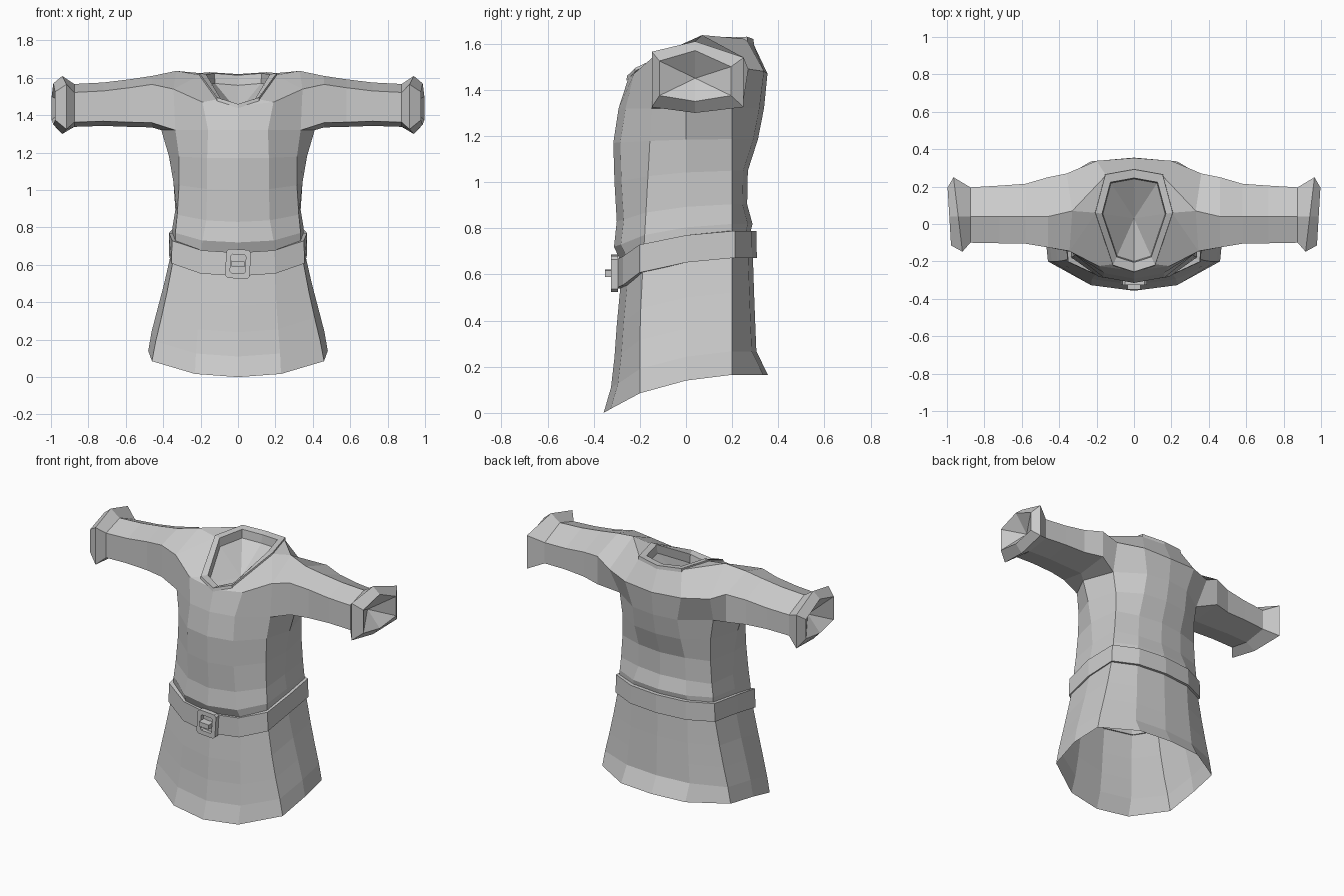
import bpy, bmesh
from mathutils import Vector, Matrix

if "Cube" in bpy.data.objects:
    bpy.data.objects.remove(bpy.data.objects["Cube"])


def finish(name, bm, mirror=True):
    bmesh.ops.remove_doubles(bm, verts=bm.verts, dist=0.0005)
    bmesh.ops.recalc_face_normals(bm, faces=bm.faces)
    me = bpy.data.meshes.new(name)
    bm.to_mesh(me)
    bm.free()
    ob = bpy.data.objects.new(name, me)
    bpy.context.collection.objects.link(ob)
    if mirror:
        m = ob.modifiers.new("mirror", 'MIRROR')
        m.use_clip = True
        m.merge_threshold = 0.002
    return ob


def loft(bm, rows, closed=False):
    """Skin quads between rows of points; returns the vertex rows."""
    vs = [[bm.verts.new(p) for p in r] for r in rows]
    skin(bm, vs, closed)
    return vs


def skin(bm, vs, closed=False):
    n = len(vs[0])
    for a, b in zip(vs, vs[1:]):
        for i in range(n if closed else n - 1):
            j = (i + 1) % n
            bm.faces.new((a[i], a[j], b[j], b[i]))


# Half ring around the body, front centre to back centre, 7 columns
TILT = (0, .017, .085, .14, .165, .165, .165)


def half_ring(z, side, x2, x1, yf, yb, tilt, grow=0.0, y2=-.19):
    pts = [(0, yf - grow), (x1, yf + .03 - grow), (x2 + grow * .7, y2 - grow * .7),
           (side + grow, 0), (x2 + grow * .7, .2 + grow * .7),
           (x1, yb - .02 + grow), (0, yb + grow)]
    return [(x, y, z + t * tilt) for (x, y), t in zip(pts, TILT)]


# Tunic body: skirt, waist, chest
levels = [(0, .48, .46, .23, -.357, .355, 1),
          (.11, .462, .44, .225, -.325, .305, .95),
          (.24, .43, .41, .215, -.31, .30, .9),
          (.38, .395, .38, .205, -.30, .295, .85),
          (.54, .36, .35, .20, -.285, .29, .8),
          (.66, .35, .335, .195, -.285, .28, .75),
          (.72, .35, .335, .19, -.312, .288, .6),
          (.83, .335, .325, .17, -.30, .265, .45),
          (1.0, .345, .315, .165, -.31, .268, .3),
          (1.17, .37, .315, .165, -.315, .312, .1),
          (1.32, .41, .335, .16, -.292, .338, 0)]
bm = bmesh.new()
body = loft(bm, [half_ring(*l, y2=-.2 + .05 * max(0, l[0] - .3)) for l in levels])
a = body[-1]

# Shoulders and yoke up to the neckline
V = lambda *p: bm.verts.new(p)
neck_pts = [(0, -.25, 1.45), (.11, -.215, 1.485), (.203, .06, 1.615), (.15, .26, 1.62), (0, .287, 1.61)]
n = [V(*p) for p in neck_pts]
b1, b2 = V(.19, -.225, 1.47), V(.345, -.145, 1.54)
b4, b5, b6 = V(.36, .27, 1.49), V(.2, .338, 1.48), V(0, .353, 1.47)
s = V(.33, .07, 1.637)
for f in [(a[0], a[1], b1, n[0]), (n[0], b1, n[1]), (a[1], a[2], b2, b1),
          (b1, b2, n[2], n[1]), (b2, s, n[2]), (s, n[3], n[2]), (s, b4, b5, n[3]),
          (b5, b6, n[4], n[3]), (a[4], a[5], b5, b4), (a[5], a[6], b6, b5)]:
    bm.faces.new(f)


# Sleeve with flared cuff and recessed end
def sleeve_ring(x, slant, yf, yb, zt, zb):
    ym = .04
    pts = [(ym, zb), (yf, zb + .025), (yf, zt - .045), (ym, zt), (yb, zt - .07), (yb, zb + .025)]
    return [bm.verts.new((x + slant * y, y, z)) for y, z in pts]


rings = [[a[3], a[2], b2, s, b4, a[4]]]
rings += [sleeve_ring(*r) for r in [
    (.46, 0, -.125, .25, 1.61, 1.335), (.58, 0, -.105, .215, 1.592, 1.338),
    (.72, 0, -.103, .205, 1.575, 1.343), (.875, 0, -.10, .196, 1.567, 1.338),
    (.935, .12, -.148, .25, 1.61, 1.30), (.985, .06, -.115, .195, 1.57, 1.35)]]
skin(bm, rings, True)
tip = V(.9, .04, 1.45)
end = rings[-1]
for i in range(6):
    bm.faces.new((end[i], end[(i + 1) % 6], tip))
finish("tunic", bm)


# Collar band folded over the neckline, with a sunken lining inside
def offset(k, dz):
    return [(x * k, .03 + (y - .03) * k, z + dz) for x, y, z in neck_pts]


bm = bmesh.new()
rows = loft(bm, [offset(1.03, -.012), offset(1.02, .01), offset(.84, .004), offset(.82, -.05)])
centre = bm.verts.new((0, .03, 1.42))
for p, q in zip(rows[-1], rows[-1][1:]):
    bm.faces.new((p, q, centre))
finish("collar", bm)

# Belt wrapped round the waist
bm = bmesh.new()
lo = (.54, .352, .345, .20, -.287, .29, .8)
hi = (.665, .352, .34, .195, -.287, .288, .75)
loft(bm, [half_ring(*lo, grow=-.01), half_ring(*lo, grow=.017),
          half_ring(*hi, grow=.017), half_ring(*hi, grow=-.01)])
finish("belt", bm)


# Buckle frame: octagonal profile swept round a rectangular opening
def frame(w, h, c, y):
    pts = [(w, h - c), (w - c, h), (c - w, h), (-w, h - c), (-w, c - h), (c - w, -h), (w - c, -h), (w, c - h)]
    return [(x, y, .605 + z) for x, z in pts]


def tilt_buckle(ob):
    pivot = Vector((0, 0, .605))
    ob.data.transform(Matrix.Translation(pivot) @ Matrix.Rotation(.06, 4, 'Y') @ Matrix.Translation(-pivot))


bm = bmesh.new()
loft(bm, [frame(.066, .078, .014, -.295), frame(.066, .078, .014, -.325),
          frame(.04, .05, .008, -.325), frame(.04, .05, .008, -.295)], True)
tilt_buckle(finish("buckle_frame", bm, False))

# Buckle prong
bm = bmesh.new()
bmesh.ops.create_cube(bm, size=1)
for v in bm.verts:
    v.co = Vector((v.co.x * .07, v.co.y * .055 - .323, v.co.z * .03 + .605))
tilt_buckle(finish("buckle_prong", bm, False))
